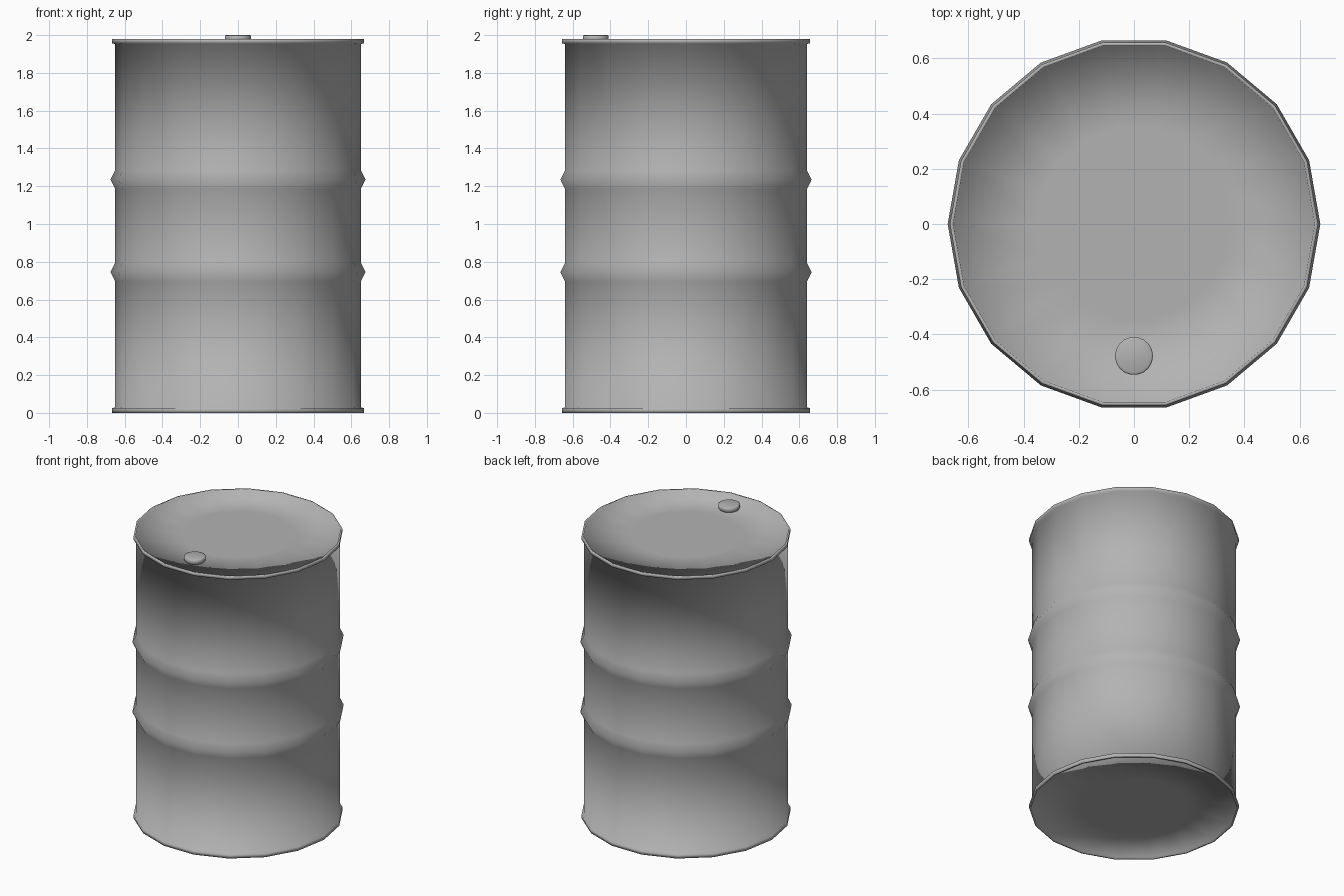
import bpy, bmesh
from math import cos, sin, pi

if "Cube" in bpy.data.objects:
    bpy.data.objects.remove(bpy.data.objects["Cube"])

# Dark grey paint shared by both parts
paint = bpy.data.materials.new("dark_grey")
paint.diffuse_color = (0.45, 0.45, 0.45, 1)
paint.use_nodes = True
paint.node_tree.nodes["Principled BSDF"].inputs["Base Color"].default_value = paint.diffuse_color


def lathe(name, profile, sides, centre=(0, 0)):
    """Revolve an (r, z) profile that starts and ends on the axis."""
    bm = bmesh.new()
    rings = []
    for r, z in profile:
        if r == 0:
            rings.append([bm.verts.new((0, 0, z))] * sides)
        else:
            rings.append([bm.verts.new((r * cos(2 * pi * i / sides),
                                        r * sin(2 * pi * i / sides), z))
                          for i in range(sides)])
    for a, b in zip(rings, rings[1:]):
        for i in range(sides):
            j = (i + 1) % sides
            quad = list(dict.fromkeys((a[i], a[j], b[j], b[i])))
            bm.faces.new(quad).smooth = True
    bmesh.ops.recalc_face_normals(bm, faces=bm.faces)
    mesh = bpy.data.meshes.new(name)
    bm.to_mesh(mesh)
    bm.free()
    mesh.materials.append(paint)
    obj = bpy.data.objects.new(name, mesh)
    obj.location = (*centre, 0)
    bpy.context.collection.objects.link(obj)
    return obj


# Drum shell: recessed base, rims, two hoops, recessed lid
BODY, HOOP, RIM, INNER = 0.65, 0.675, 0.667, 0.655
profile = [(0, 0.015), (0.35, 0.015), (INNER - 0.002, 0.015), (INNER, 0.0),
           (RIM, 0.0), (RIM, 0.025), (BODY, 0.03)]
for z in (0.745, 1.235):
    profile += [(BODY, z - 0.05), (HOOP, z), (BODY, z + 0.05)]
profile += [(BODY, 1.953), (RIM, 1.957), (RIM, 1.98),
            (INNER, 1.98), (INNER - 0.002, 1.965), (0.35, 1.965), (0, 1.965)]
lathe("drum_shell", profile, 18)

# Filler cap on the lid, with a slightly narrower neck
lathe("filler_cap", [(0, 1.955), (0.055, 1.955), (0.069, 1.975),
                     (0.069, 1.997), (0.062, 2.0), (0, 2.0)], 18, (0, -0.478))
